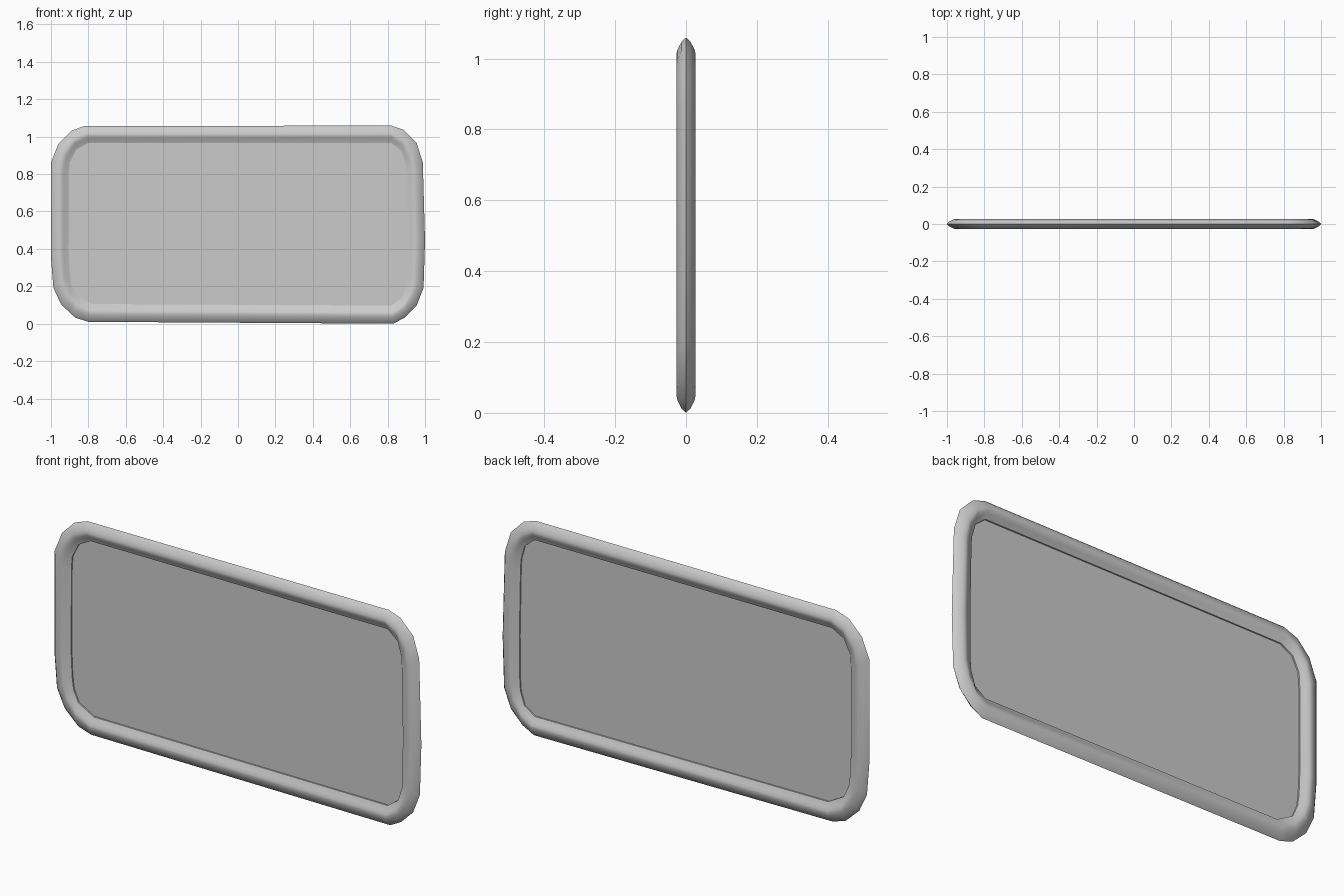
import bpy, bmesh

if "Cube" in bpy.data.objects:
    bpy.data.objects.remove(bpy.data.objects["Cube"])

# paired (outer x, outer z, inner x, inner z) stations round the slightly uneven rim
stations = [
    (0.82, 1.067, 0.82, 0.975), (0.885, 1.045, 0.875, 0.93),
    (0.955, 0.975, 0.895, 0.86), (0.988, 0.87, 0.898, 0.80),
    (1.0, 0.45, 0.904, 0.48),
    (0.992, 0.20, 0.902, 0.27), (0.955, 0.105, 0.898, 0.21),
    (0.89, 0.04, 0.877, 0.145), (0.83, 0.008, 0.82, 0.105),
    (-0.80, 0.018, -0.78, 0.113), (-0.87, 0.04, -0.865, 0.16),
    (-0.945, 0.11, -0.892, 0.22), (-0.987, 0.20, -0.90, 0.28),
    (-1.0, 0.36, -0.905, 0.40),
    (-1.0, 0.87, -0.904, 0.80), (-0.96, 0.97, -0.90, 0.87),
    (-0.89, 1.04, -0.865, 0.94), (-0.82, 1.065, -0.80, 0.975),
]

# half section: fraction across the rim, depth from the centre plane
half = [(0, 0), (0.12, 0.012), (0.36, 0.024), (0.5, 0.027), (0.6, 0.026),
        (0.75, 0.018), (0.9, 0.011), (1, 0.007)]
section = [(t, -y) for t, y in half] + [(t, y) for t, y in reversed(half[1:])]
low = min(s[1] for s in stations)


def add_mesh(name, bm):
    bmesh.ops.recalc_face_normals(bm, faces=bm.faces[:])
    mesh = bpy.data.meshes.new(name)
    bm.to_mesh(mesh)
    bm.free()
    obj = bpy.data.objects.new(name, mesh)
    bpy.context.collection.objects.link(obj)
    return obj


# rounded rim swept round the stations
bm = bmesh.new()
rings = [[bm.verts.new((ox + (ix - ox) * t, y, oz + (iz - oz) * t - low))
          for t, y in section] for ox, oz, ix, iz in stations]
for a, b in zip(rings, rings[1:] + rings[:1]):
    for k in range(len(section)):
        j = (k + 1) % len(section)
        bm.faces.new((a[k], a[j], b[j], b[k]))
rim = add_mesh("rim", bm)
bpy.context.view_layer.objects.active = rim
rim.select_set(True)
bpy.ops.object.shade_smooth_by_angle(angle=0.7)

# thin flat pane filling the opening
bm = bmesh.new()
bm.faces.new([bm.verts.new((ix, 0, iz - low)) for _, _, ix, iz in stations])
add_mesh("pane", bm)
